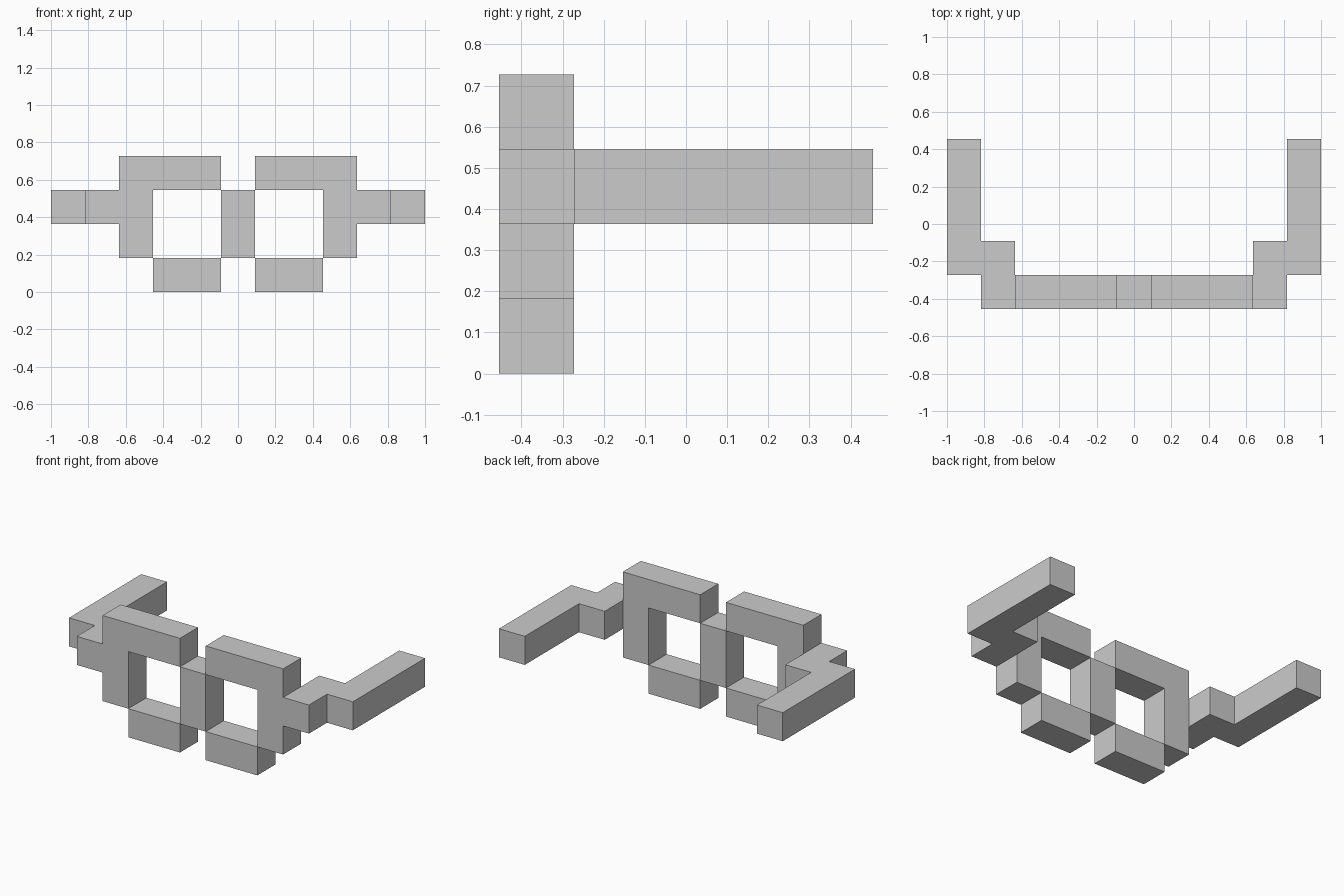
import bpy
import bmesh

if "Cube" in bpy.data.objects:
    bpy.data.objects.remove(bpy.data.objects["Cube"])

U = 2 / 11  # one block of the grid


def prism(name, profile, to_xyz, lo, hi, open_edge=None, mirrored=True):
    """Extrude a 2D profile (in blocks) from lo to hi; one side may stay open where parts join."""
    bm = bmesh.new()
    near, far = ([bm.verts.new([c * U for c in to_xyz(a, b, d)]) for a, b in profile]
                 for d in (lo, hi))
    bm.faces.new(near)
    bm.faces.new(far)
    n = len(profile)
    for i in range(n):
        if i != open_edge:
            j = (i + 1) % n
            bm.faces.new((near[i], near[j], far[j], far[i]))
    bmesh.ops.recalc_face_normals(bm, faces=bm.faces)
    mesh = bpy.data.meshes.new(name)
    bm.to_mesh(mesh)
    bm.free()
    obj = bpy.data.objects.new(name, mesh)
    bpy.context.collection.objects.link(obj)
    if mirrored:
        obj.modifiers.new("Mirror", 'MIRROR')
    return obj


def rect(a0, b0, a1, b1):
    return [(a0, b0), (a1, b0), (a1, b1), (a0, b1)]


def front(a, b, d):  # profile in x, z
    return (a, d, b)


def plan(a, b, d):   # profile in x, y
    return (a, b, d)


FRONT, BACK = -2.5, -1.5

# Upper rim: brow bar and outer side, open where the temple joins
prism("upper_rim",
      [(0.5, 3), (2.5, 3), (2.5, 1), (3.5, 1), (3.5, 2), (3.5, 3), (3.5, 4), (0.5, 4)],
      front, FRONT, BACK, open_edge=4)

# Lower rim bars and nose bridge
prism("lower_rim", rect(0.5, 0, 2.5, 1), front, FRONT, BACK)
prism("nose_bridge", rect(-0.5, 1, 0.5, 3), front, FRONT, BACK, mirrored=False)

# Stepped hinge and temple arm, open where it meets the rim
prism("temple_arm",
      [(3.5, -1.5), (3.5, -2.5), (4.5, -2.5), (4.5, -1.5), (5.5, -1.5),
       (5.5, 2.5), (4.5, 2.5), (4.5, -0.5), (3.5, -0.5)],
      plan, 2, 3, open_edge=0)
